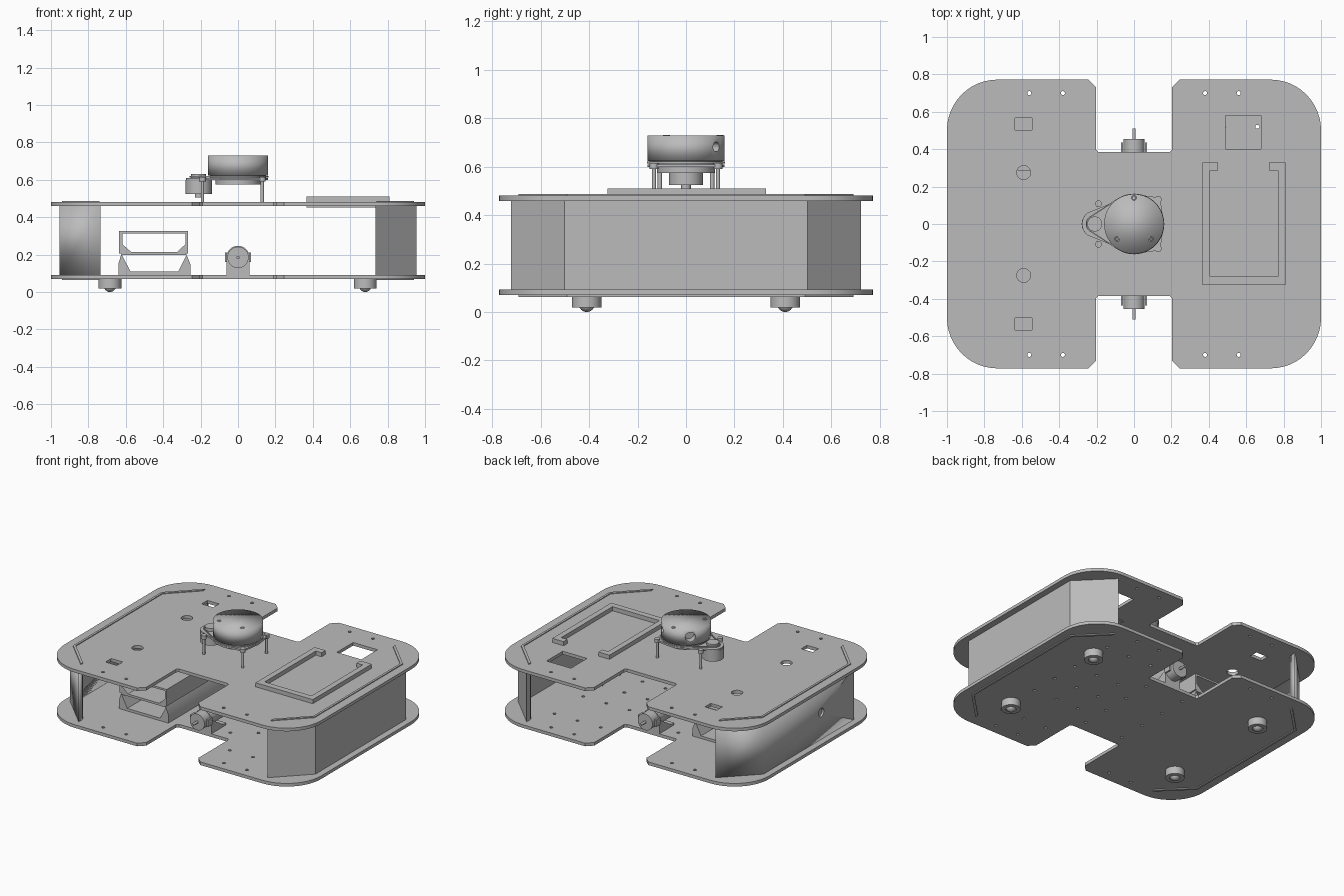
import bpy
from math import sin, cos, pi, radians, atan2
from mathutils import Matrix

if "Cube" in bpy.data.objects:
    bpy.data.objects.remove(bpy.data.objects["Cube"])

grey = bpy.data.materials.new("plain_grey")
grey.use_nodes = True
COLOR = (0.5, 0.5, 0.5, 1)
grey.diffuse_color = COLOR
grey.node_tree.nodes["Principled BSDF"].inputs["Base Color"].default_value = COLOR


def finish(ob, name):
    ob.name = name
    ob.data.materials.clear()
    ob.data.materials.append(grey)
    bpy.ops.object.select_all(action="DESELECT")
    ob.select_set(True)
    bpy.context.view_layer.objects.active = ob
    bpy.ops.object.shade_smooth_by_angle(angle=radians(30))
    return ob


def prism(name, loops, low, high, along_y=False):
    """Extrude an outline with holes along z, or along y for upright profiles."""
    cu = bpy.data.curves.new(name, "CURVE")
    cu.dimensions, cu.fill_mode = "2D", "BOTH"
    cu.extrude = (high - low) / 2
    for pts in loops:
        sp = cu.splines.new("POLY")
        sp.points.add(len(pts) - 1)
        for p, (x, y) in zip(sp.points, pts):
            p.co = (x, y, 0, 1)
        sp.use_cyclic_u = True
    tmp = bpy.data.objects.new(name, cu)
    bpy.context.collection.objects.link(tmp)
    me = bpy.data.meshes.new_from_object(tmp.evaluated_get(bpy.context.evaluated_depsgraph_get()))
    bpy.data.objects.remove(tmp)
    mid = (low + high) / 2
    if along_y:
        me.transform(Matrix.Translation((0, mid, 0)) @ Matrix.Rotation(pi / 2, 4, "X"))
    else:
        me.transform(Matrix.Translation((0, 0, mid)))
    ob = bpy.data.objects.new(name, me)
    bpy.context.collection.objects.link(ob)
    return finish(ob, name)


def circle(x, y, r, n=24):
    return [(x + r * cos(2 * pi * i / n), y + r * sin(2 * pi * i / n)) for i in range(n)]


def rect(x0, x1, y0, y1):
    return [(x0, y0), (x1, y0), (x1, y1), (x0, y1)]


def arc(x, y, r, a0, a1, n=12):
    return [(x + r * cos(radians(a0 + (a1 - a0) * i / n)),
             y + r * sin(radians(a0 + (a1 - a0) * i / n))) for i in range(n + 1)]


def bore(ob, center, direction, r, depth):
    """Cut a round hole and drop the cutter."""
    bpy.ops.mesh.primitive_cylinder_add(vertices=24, radius=r, depth=depth, location=center)
    cutter = bpy.context.object
    cutter.rotation_euler = (0, pi / 2, atan2(direction[1], direction[0]))
    mod = ob.modifiers.new("bore", "BOOLEAN")
    mod.operation, mod.object = "DIFFERENCE", cutter
    bpy.context.view_layer.objects.active = ob
    bpy.ops.object.modifier_apply(modifier=mod.name)
    bpy.data.objects.remove(cutter)


# Deck outline: one quarter, mirrored into four
quarter = [(0.19, 0.385), (0.203, 0.398), (0.203, 0.73), (0.245, 0.772)]
quarter += arc(0.73, 0.502, 0.27, 90, 0)
half = quarter + [(x, -y) for x, y in reversed(quarter)]
outline = half + [(-x, -y) for x, y in half]
screws = [circle(sx * x, sy * 0.7, 0.011, 10)
          for x in (0.38, 0.56) for sx in (-1, 1) for sy in (-1, 1)]

# Top deck with openings
openings = [circle(-0.59, s * 0.275, 0.037) for s in (-1, 1)]
openings += [rect(-0.635, -0.545, s * 0.535 - 0.032, s * 0.535 + 0.032) for s in (-1, 1)]
openings.append(rect(0.49, 0.68, 0.4, 0.58))
prism("top_deck", [outline] + screws + openings, 0.459, 0.481)

# Bottom deck with mounting holes
mounts = [circle(x, y, 0.011, 10) for x in (0.3, 0.48, 0.66)
          for y in (-0.52, -0.2, 0.0, 0.2, 0.52)]
mounts += [circle(x, y, 0.011, 10) for x in (-0.15, 0.15) for y in (-0.3, -0.1, 0.1, 0.3)]
prism("bottom_deck", [outline] + screws + mounts, 0.07, 0.092)


# Side walls with thin tabs that pass through both decks
def wall_profile(side, out, inn, end_x, bend):
    o = [(end_x, bend + out - end_x), (out, bend)]
    i = [(inn, bend - 0.01), (end_x, bend - 0.01 + inn - end_x)]
    top = o + i
    pts = [top[0], top[1], (out, -bend), (end_x, -top[0][1]),
           (end_x, -i[1][1]), (inn, -i[0][1]), i[0], i[1]]
    return [(side * x, y) for x, y in pts]


for side, label in ((1, "left"), (-1, "right")):
    wall = prism(label + "_wall", [wall_profile(side, 0.955, 0.925, 0.735, 0.502)], 0.09, 0.461)
    prism(label + "_wall_tabs", [wall_profile(side, 0.94, 0.925, 0.74, 0.492)], 0.063, 0.487)
    if side < 0:
        bore(wall, (-0.94, -0.14, 0.28), (1, 0), 0.03, 0.2)

# Open frame on the top deck
tray = [(0.45, 0.33), (0.365, 0.33), (0.365, -0.325), (0.81, -0.325), (0.81, 0.33),
        (0.722, 0.33), (0.722, 0.287), (0.77, 0.287), (0.77, -0.282),
        (0.405, -0.282), (0.405, 0.287), (0.45, 0.287)]
prism("deck_frame", [tray], 0.453, 0.51)

# Stacked battery holders, open at both ends
upper = rect(-0.635, -0.268, 0.207, 0.325)
upper_hole = [(-0.57, 0.213), (-0.325, 0.213), (-0.282, 0.255), (-0.282, 0.312),
              (-0.618, 0.312), (-0.618, 0.255)]
lower = [(-0.64, 0.092), (-0.255, 0.092), (-0.255, 0.15), (-0.278, 0.207),
         (-0.622, 0.207), (-0.64, 0.15)]
lower_hole = [(-0.575, 0.11), (-0.32, 0.11), (-0.275, 0.197), (-0.62, 0.197)]
prism("upper_battery_holder", [upper, upper_hole], -0.41, 0.29, True)
prism("lower_battery_holder", [lower, lower_hole], -0.41, 0.29, True)

# Drive motors on brackets with gussets
for s, label in ((-1, "front"), (1, "back")):
    def span(a, b):
        return tuple(sorted((s * a, s * b)))
    prism(label + "_motor", [circle(0, 0.185, 0.057, 32)], *span(0.21, 0.455), True)
    prism(label + "_motor_shaft", [circle(0, 0.185, 0.009, 16)], *span(0.44, 0.51), True)
    face = rect(-0.062, 0.062, 0.085, 0.185) [:2] + arc(0, 0.185, 0.062, 0, 180)
    prism(label + "_bracket_face", [face], *span(0.37, 0.385), True)
    prism(label + "_bracket_base", [rect(-0.062, 0.062, *span(0.22, 0.385))], 0.092, 0.107)
    for g in (-1, 1):
        bpy.ops.mesh.primitive_cube_add(size=1, location=(g * 0.064, s * 0.41, 0.185))
        ear = bpy.context.object
        ear.scale = (0.012, 0.05, 0.05)
        finish(ear, label + "_motor_ear")
        side = prism(label + "_bracket_gusset",
                     [[(s * 0.24, 0.1), (s * 0.37, 0.1), (s * 0.37, 0.18)]], -0.004, 0.004, True)
        side.rotation_euler.z = pi / 2
        side.location.x = g * 0.058

# Ball casters
for x in (-0.685, 0.68):
    for y in (-0.41, 0.41):
        prism("caster_housing", [circle(x, y, 0.061, 32), circle(x, y, 0.034, 32)], 0.018, 0.072)
        bpy.ops.mesh.primitive_uv_sphere_add(segments=24, ring_count=12, radius=0.033,
                                             location=(x, y, 0.033))
        finish(bpy.context.object, "caster_ball")

# Scanner: base plate, drum, pulley, belt, motor and posts
base = arc(-0.2, 0, 0.078, 130, 230) + [(-0.1, -0.12)] + arc(0, 0, 0.16, 235, 285)
base += [(0.14, -0.14), (0.16, 0), (0.14, 0.14)] + arc(0, 0, 0.16, 75, 125) + [(-0.1, 0.12)]
prism("scanner_base", [base], 0.598, 0.61)
prism("scanner_lower_ring", [circle(0, 0, 0.12, 48)], 0.575, 0.6)
prism("scanner_neck", [circle(0, 0, 0.15, 48)], 0.608, 0.626)
drum = prism("scanner_drum", [circle(0, 0, 0.16, 64)], 0.624, 0.73)
for x, y in ((0, 0.14), (-0.09, -0.08), (0.09, -0.08)):
    prism("drum_screw", [circle(x, y, 0.014, 16), circle(x, y, 0.009, 16)], 0.728, 0.731)
for (dx, dy), r in (((0.62, 0.78), 0.02), ((-0.7, 0.7), 0.033)):
    bore(drum, (dx * 0.16, dy * 0.16, 0.682), (dx, dy), r, 0.1)
prism("scanner_pulley", [circle(-0.21, 0, 0.04, 32)], 0.608, 0.632)
belt_out = arc(-0.21, 0, 0.048, 125, 235) + arc(0, 0, 0.162, -125, 125, 40)
belt_in = arc(-0.21, 0, 0.042, 125, 235) + arc(0, 0, 0.156, -125, 125, 40)
prism("drive_belt", [belt_out, belt_in], 0.613, 0.621)
prism("scanner_motor", [circle(-0.21, 0, 0.07, 32)], 0.525, 0.6)
prism("scanner_motor_tip", [circle(-0.21, 0, 0.02, 16)], 0.505, 0.527)
for x, y in ((-0.19, 0.108), (-0.19, -0.108), (0.13, 0.132), (0.13, -0.132)):
    prism("scanner_post", [circle(x, y, 0.009, 16)], 0.478, 0.6)
    prism("post_collar", [circle(x, y, 0.018, 16)], 0.59, 0.616)
